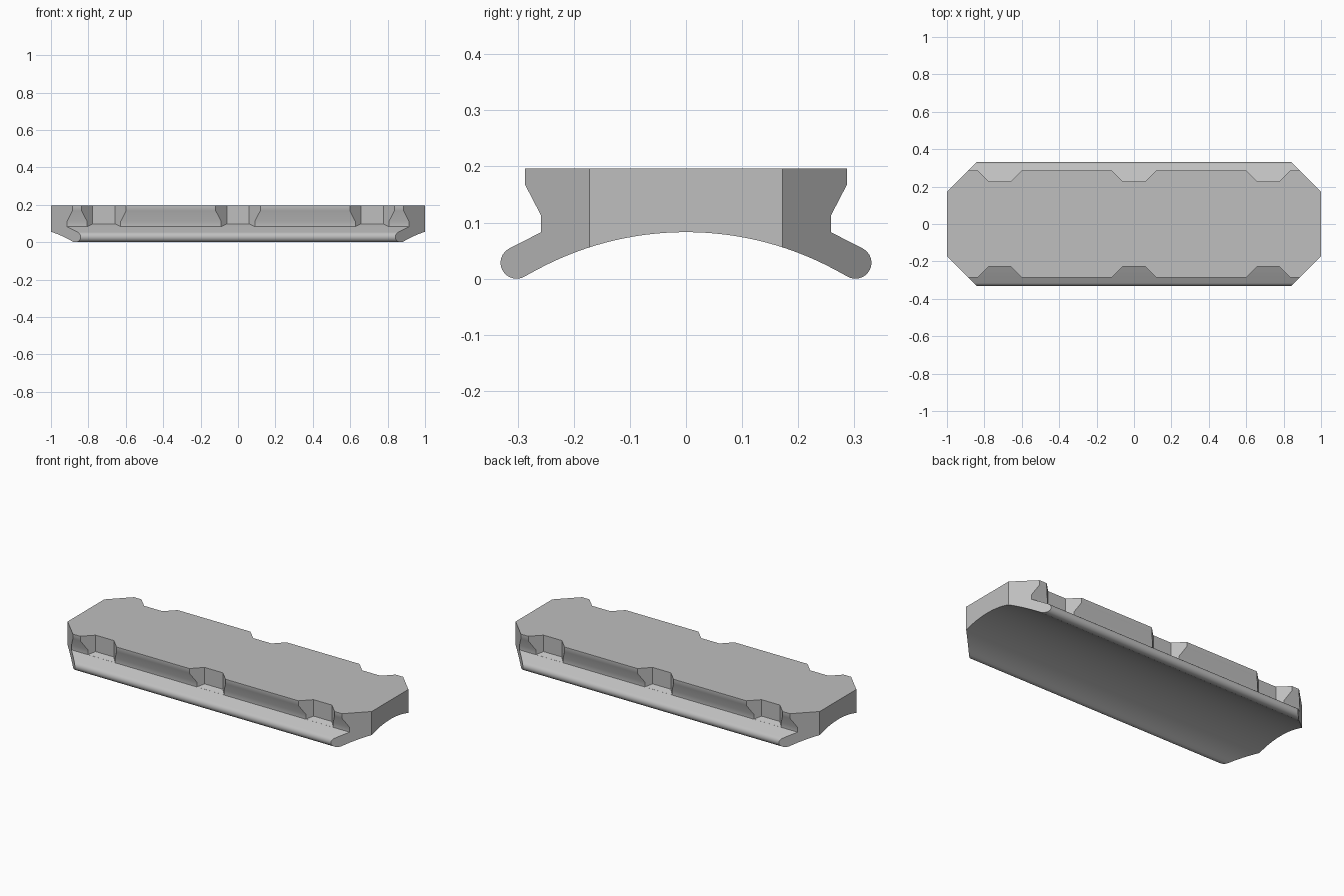
import bpy, bmesh, math
from mathutils import Vector

old = bpy.data.objects.get("Cube")
if old:
    bpy.data.objects.remove(old, do_unlink=True)

HALF_LENGTH = 1.0
HEIGHT = 0.196
CORNER = 1.172          # |x| + |y| on the clipped corners
RAIL_Y = 0.287          # edge of the upper rail
NOTCH_Y = 0.228         # inner wall of the notches
FOOT, FOOT_Z = 0.258, 0.083
SLOPE = -0.49           # slope of the flange top

grey = bpy.data.materials.new("plain grey")
grey.use_nodes = True
colour = (0.52, 0.52, 0.52, 1)
grey.diffuse_color = colour
grey.node_tree.nodes["Principled BSDF"].inputs["Base Color"].default_value = colour


def make_object(name, bm):
    bmesh.ops.recalc_face_normals(bm, faces=bm.faces)
    mesh = bpy.data.meshes.new(name)
    bm.to_mesh(mesh)
    bm.free()
    mesh.materials.append(grey)
    obj = bpy.data.objects.new(name, mesh)
    bpy.context.collection.objects.link(obj)
    return obj


# Half of the cross-section: rail side, rounded flange lip, hollow underside
half = [(RAIL_Y, HEIGHT), (RAIL_Y, 0.168), (FOOT, 0.112), (FOOT, FOOT_Z)]
for i in range(17):
    a = math.radians(64 - 183 * i / 16)
    half.append((0.302 + 0.0285 * math.cos(a), 0.0285 + 0.0285 * math.sin(a)))
radius = 0.56
for i in range(1, 17):
    y = 0.288 * (1 - i / 16)
    half.append((y, 0.083 - radius + math.sqrt(radius ** 2 - y ** 2)))
profile = half + [(-y, z) for y, z in reversed(half[:-1])]

# Long body, with its four corners clipped
bm = bmesh.new()
section = bm.faces.new([bm.verts.new((-HALF_LENGTH, y, z)) for y, z in profile])
out = bmesh.ops.extrude_face_region(bm, geom=[section])
moved = [g for g in out["geom"] if isinstance(g, bmesh.types.BMVert)]
bmesh.ops.translate(bm, verts=moved, vec=(2 * HALF_LENGTH, 0, 0))
for sx in (-1, 1):
    for sy in (-1, 1):
        cut = bmesh.ops.bisect_plane(
            bm, geom=bm.verts[:] + bm.edges[:] + bm.faces[:],
            plane_co=(sx * CORNER, 0, 0), plane_no=Vector((sx, sy, 0)).normalized(),
            clear_outer=True)
        rim = [g for g in cut["geom_cut"] if isinstance(g, bmesh.types.BMEdge)]
        bmesh.ops.holes_fill(bm, edges=rim, sides=0)
body = make_object("clamp_body", bm)

# Flared notches, with floors that continue the flange slope
bm = bmesh.new()
outer = 0.31
flare = outer - NOTCH_Y
for cx in (-0.717, 0, 0.717):
    for side in (-1, 1):
        plan = [(-0.06, NOTCH_Y), (0.06, NOTCH_Y),
                (0.06 + flare, outer), (-0.06 - flare, outer)]
        low = [bm.verts.new((cx + x, side * y, FOOT_Z + 0.0004 + SLOPE * (y - FOOT)))
               for x, y in plan]
        high = [bm.verts.new((cx + x, side * y, HEIGHT + 0.1)) for x, y in plan]
        bm.faces.new(low)
        bm.faces.new(high)
        for i in range(4):
            j = (i + 1) % 4
            bm.faces.new((low[i], low[j], high[j], high[i]))
cutter = make_object("notch_cutter", bm)
cutter.hide_render = True

mod = body.modifiers.new("notches", "BOOLEAN")
mod.operation = "DIFFERENCE"
mod.solver = "EXACT"
mod.object = cutter
bpy.ops.object.select_all(action="DESELECT")
body.select_set(True)
bpy.context.view_layer.objects.active = body
bpy.ops.object.modifier_apply(modifier=mod.name)
bpy.data.objects.remove(cutter, do_unlink=True)

bpy.ops.object.shade_smooth_by_angle(angle=math.radians(30))
